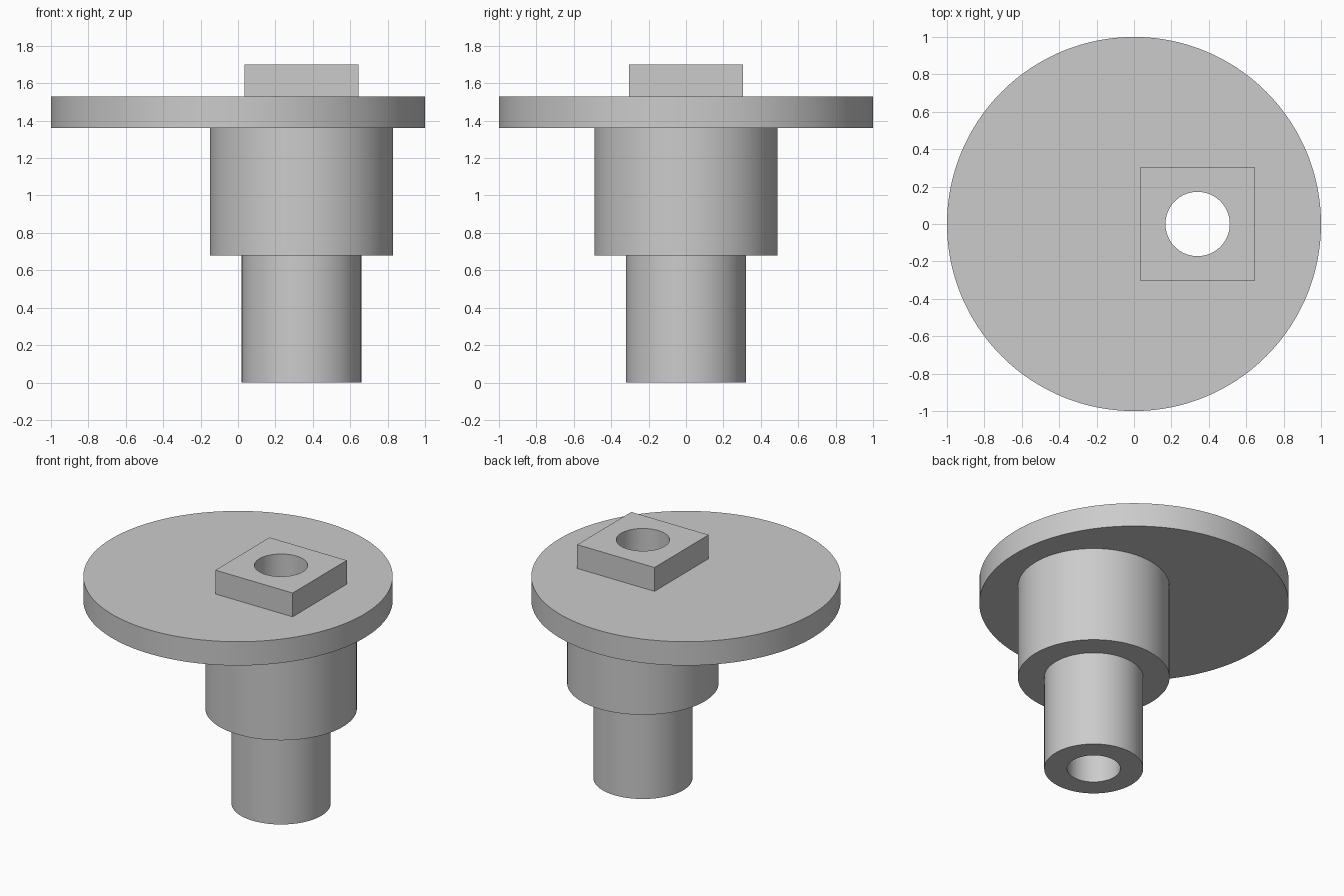
import bpy
import math

default = bpy.data.objects.get("Cube")
if default:
    bpy.data.objects.remove(default, do_unlink=True)

AXIS_X = 0.34      # shared axis of stem, collar, block and bore
OVERLAP = 0.06     # parts reach into each other so they fuse cleanly

grey = bpy.data.materials.new("plain grey")
grey.use_nodes = True
colour = (0.6, 0.6, 0.6, 1)
grey.diffuse_color = colour
grey.node_tree.nodes["Principled BSDF"].inputs["Base Color"].default_value = colour


def finish(name):
    obj = bpy.context.object
    obj.name = name
    obj.data.materials.append(grey)
    return obj


def cylinder(name, x, radius, bottom, top, sides=128):
    bpy.ops.mesh.primitive_cylinder_add(
        vertices=sides, radius=radius, depth=top - bottom,
        location=(x, 0, (bottom + top) / 2))
    return finish(name)


def block(name, x, width, bottom, top):
    bpy.ops.mesh.primitive_cube_add(size=1, location=(x, 0, (bottom + top) / 2))
    bpy.context.object.scale = (width, width, top - bottom)
    bpy.ops.object.transform_apply(location=False, rotation=False, scale=True)
    return finish(name)


def combine(target, tool, operation):
    mod = target.modifiers.new(operation.lower(), 'BOOLEAN')
    mod.operation = operation
    mod.solver = 'EXACT'
    mod.object = tool
    bpy.context.view_layer.objects.active = target
    bpy.ops.object.modifier_apply(modifier=mod.name)
    bpy.data.objects.remove(tool, do_unlink=True)


# Wide off-centre flange, stepped shaft below, square boss on top
body = cylinder("flanged_shaft", 0, 1.0, 1.36, 1.53, 192)
for part in (
    cylinder("collar", AXIS_X, 0.49, 0.68, 1.36 + OVERLAP),
    cylinder("stem", AXIS_X, 0.32, 0, 0.68 + OVERLAP),
    block("square_boss", AXIS_X, 0.61, 1.53 - OVERLAP, 1.70),
):
    combine(body, part, 'UNION')

# Bore through the full height
combine(body, cylinder("bore_cutter", AXIS_X, 0.172, -0.1, 1.8), 'DIFFERENCE')

# Smooth round walls, crisp edges
bpy.ops.object.select_all(action='DESELECT')
body.select_set(True)
bpy.context.view_layer.objects.active = body
bpy.ops.object.shade_smooth_by_angle(angle=math.radians(30))
